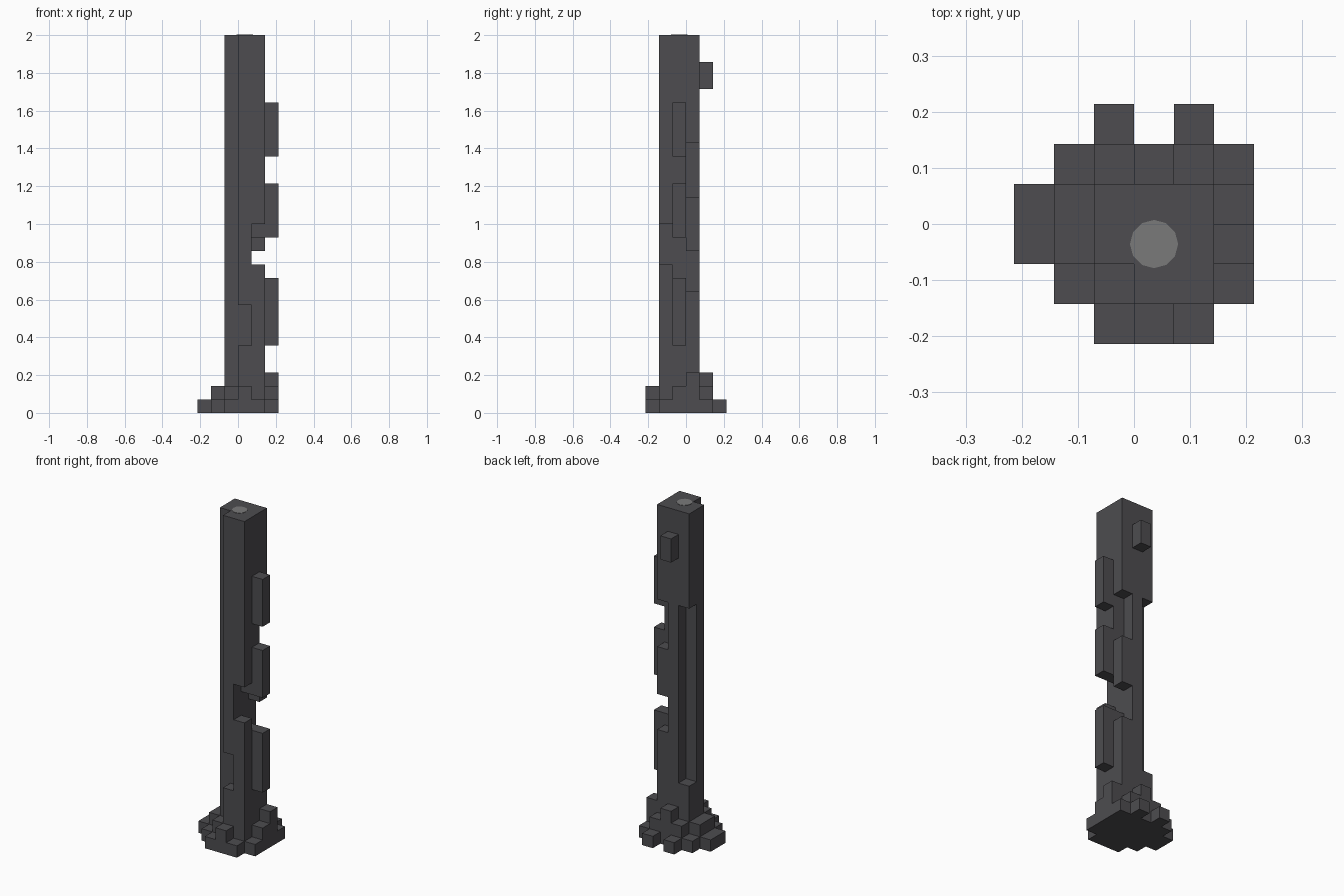
import bpy, bmesh
from mathutils import Vector

U = 2 / 28  # one block

cube = bpy.data.objects.get("Cube")
if cube:
    bpy.data.objects.remove(cube, do_unlink=True)


def material(name, color):
    m = bpy.data.materials.new(name)
    m.use_nodes = True
    m.diffuse_color = (*color, 1)
    m.node_tree.nodes["Principled BSDF"].inputs["Base Color"].default_value = (*color, 1)
    return m


STONE = material("dark grey stone", (0.075, 0.073, 0.08))
PALE = material("pale grey", (0.195, 0.195, 0.195))


def finish(name, bm, mat):
    mesh = bpy.data.meshes.new(name)
    bm.to_mesh(mesh)
    bm.free()
    mesh.materials.append(mat)
    obj = bpy.data.objects.new(name, mesh)
    bpy.context.collection.objects.link(obj)
    return obj


def box(x, y, z):
    """All block cells inside the given ranges."""
    return {(i, j, k) for i in range(*x) for j in range(*y) for k in range(*z)}


def skin(name, cells):
    """Outer surface of a set of block cells, merged into large flat faces."""
    bm = bmesh.new()
    for cell in cells:
        for axis in range(3):
            for side in (-1, 1):
                near = list(cell)
                near[axis] += side
                if tuple(near) in cells:
                    continue
                n, a, b = Vector(), Vector(), Vector()
                n[axis] = side / 2
                a[(axis + 1) % 3] = 0.5
                b[(axis + 2) % 3] = side / 2
                c = Vector(cell) + Vector((0.5, 0.5, 0.5)) + n
                bm.faces.new([bm.verts.new(p * U) for p in
                              (c - a - b, c + a - b, c + a + b, c - a + b)])
    bmesh.ops.remove_doubles(bm, verts=bm.verts, dist=U / 100)
    bmesh.ops.dissolve_limit(bm, angle_limit=0.01, verts=bm.verts, edges=bm.edges)
    return finish(name, bm, STONE)


# Shaft: square column with worn corners
shaft = box((-1, 2), (-2, 1), (0, 28))
shaft -= box((-1, 0), (-2, -1), (2, 28))   # front corner groove
shaft -= box((0, 1), (-2, -1), (5, 8))     # front chip
shaft -= box((-1, 0), (0, 1), (5, 20))     # back corner groove
shaft -= box((1, 2), (0, 1), (16, 20))     # upper back chip
for step in range(3):                      # diagonal break across the left side
    shaft -= box((1, 2), (-step, 1 - step), (9 + step, 12 + step))
skin("shaft", shaft)

# Blocks standing out of the shaft
for name, low, high in (("lower", 5, 10), ("middle", 13, 17), ("upper", 19, 23)):
    skin(name + "_side_block", box((2, 3), (-1, 0), (low, high)))
skin("back_block", box((0, 1), (1, 2), (24, 26)))

# Stepped rubble base
base = box((-2, 3), (-2, 2), (0, 1))
base |= box((-3, -2), (-1, 1), (0, 1)) | box((-1, 2), (-3, -2), (0, 1))
base |= box((-1, 0), (2, 3), (0, 1)) | box((1, 2), (2, 3), (0, 1))
base |= box((-2, 2), (-1, 1), (0, 2)) | box((-1, 2), (-2, 2), (0, 2))
base |= box((0, 1), (-3, -2), (0, 2)) | box((2, 3), (-1, 1), (0, 2))
base |= box((2, 3), (0, 1), (0, 3)) | box((0, 1), (1, 2), (0, 3))
skin("base", base)

# Pale disc on the top
bm = bmesh.new()
bmesh.ops.create_cone(bm, cap_ends=True, segments=12, radius1=0.043, radius2=0.043, depth=0.004)
disc = finish("top_disc", bm, PALE)
disc.location = (U / 2, -U / 2, 2)
